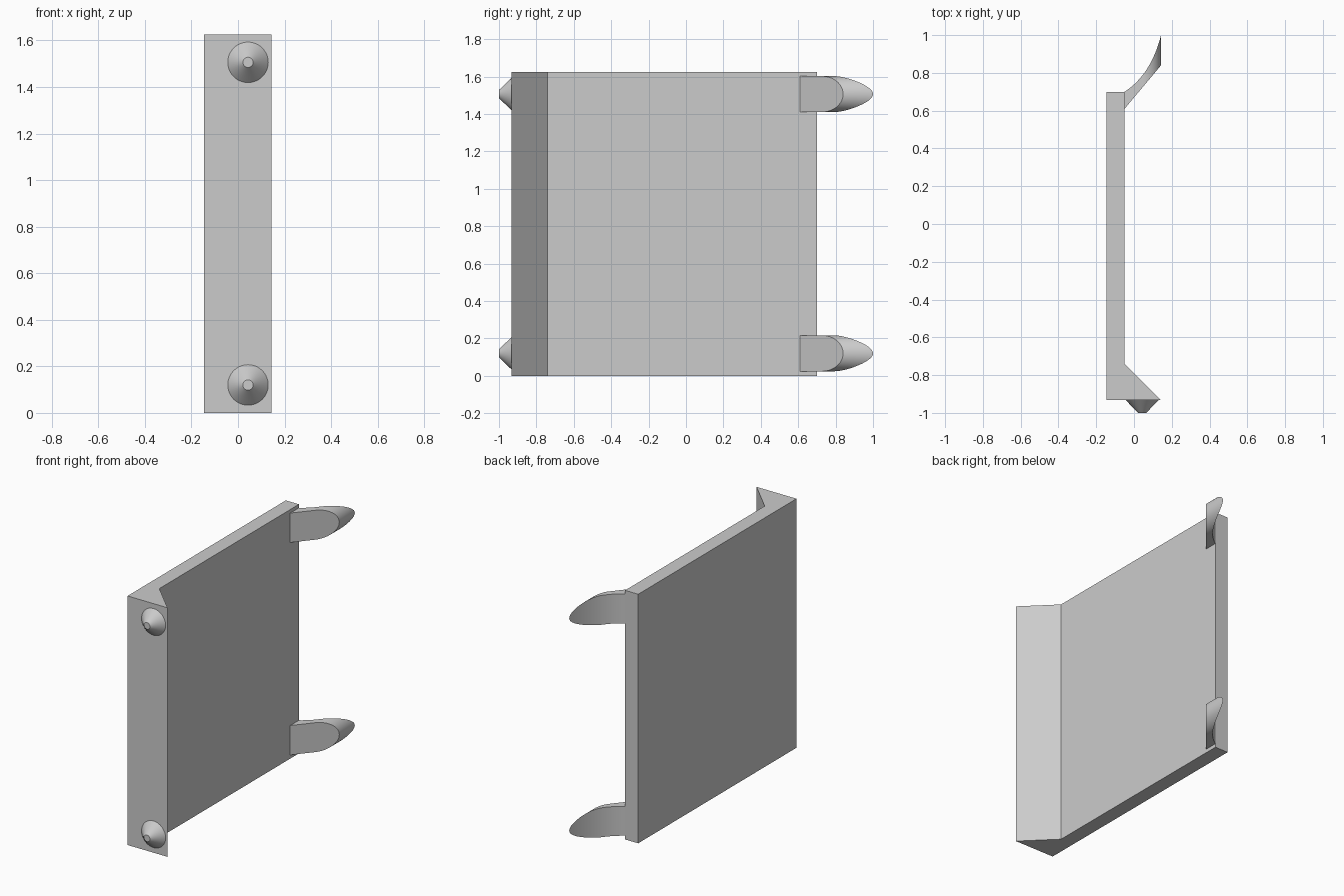
import bpy, bmesh, math

cube = bpy.data.objects.get("Cube")
if cube:
    bpy.data.objects.remove(cube, do_unlink=True)

grey = bpy.data.materials.new("plain_grey")
grey.use_nodes = True
colour = (0.6, 0.6, 0.6, 1)
grey.diffuse_color = colour
grey.node_tree.nodes["Principled BSDF"].inputs["Base Color"].default_value = colour

HEIGHT = 1.625
FACE_X = -0.05    # inner face of the panel
TIP_X = 0.143     # reach of the flange and the hooks
LEVELS = {"lower": 0.12, "upper": 1.506}


def finish(name, bm, smooth=False):
    bmesh.ops.recalc_face_normals(bm, faces=bm.faces[:])
    mesh = bpy.data.meshes.new(name)
    bm.to_mesh(mesh)
    bm.free()
    mesh.materials.append(grey)
    obj = bpy.data.objects.new(name, mesh)
    bpy.context.collection.objects.link(obj)
    if smooth:
        bpy.ops.object.select_all(action="DESELECT")
        obj.select_set(True)
        bpy.context.view_layer.objects.active = obj
        bpy.ops.object.shade_smooth_by_angle(angle=math.radians(35))
    return obj


def build_panel():
    # Flat panel with a wedge flange at the front, extruded upwards
    outline = [(-0.145, -0.932), (TIP_X, -0.932), (FACE_X, -0.74),
               (FACE_X, 0.7), (-0.145, 0.7)]
    bm = bmesh.new()
    base = bm.faces.new([bm.verts.new((x, y, 0)) for x, y in outline])
    top = bmesh.ops.extrude_face_region(bm, geom=[base])["geom"]
    bmesh.ops.translate(bm, vec=(0, 0, HEIGHT),
                        verts=[v for v in top if isinstance(v, bmesh.types.BMVert)])
    finish("panel", bm)


def outer_curve(x):
    # Depth of the hook's concave back, a quadratic curve solved for x
    a, b, c = FACE_X, 0.09, TIP_X
    qa, qb = a - 2 * b + c, 2 * (b - a)
    t = (-qb + math.sqrt(qb * qb - 4 * qa * (a - x))) / (2 * qa)
    return 0.7 * (1 - t) ** 2 + 2 * 0.79 * t * (1 - t) + t * t


def build_hook(name, z):
    # Tongue with a half-round end, flat inside and curved outside
    r = 0.096
    straight = TIP_X - r
    stations = [(FACE_X + (straight - FACE_X) * i / 6, r) for i in range(6)]
    angles = [math.pi / 2 * i / 16 for i in range(17)]
    stations += [(straight + r * math.sin(a), r * math.cos(a)) for a in angles]
    bm = bmesh.new()
    rings = []
    for x, w in stations:
        inner = 0.61 + 0.23 * (x - FACE_X) / (TIP_X - FACE_X)
        outer = outer_curve(x)
        rings.append([bm.verts.new((x, y, z + s)) for y, s in
                      ((inner, -w), (outer, -w), (outer, w), (inner, w))])
    bm.faces.new(rings[0])
    for p, q in zip(rings, rings[1:]):
        for i in range(4):
            j = (i + 1) % 4
            bm.faces.new((p[i], p[j], q[j], q[i]))
    bmesh.ops.remove_doubles(bm, verts=bm.verts[:], dist=0.0001)
    finish(name, bm, smooth=True)


def build_stud(name, z):
    # Truncated cone pointing forwards
    bm = bmesh.new()
    bmesh.ops.create_cone(bm, cap_ends=True, segments=48,
                          radius1=0.087, radius2=0.022, depth=0.068)
    for v in bm.verts:
        x, y, d = v.co
        v.co = (x + 0.043, -0.966 - d, y + z)
    finish(name, bm, smooth=True)


build_panel()
for level, z in LEVELS.items():
    build_hook(level + "_hook", z)
    build_stud(level + "_stud", z)
